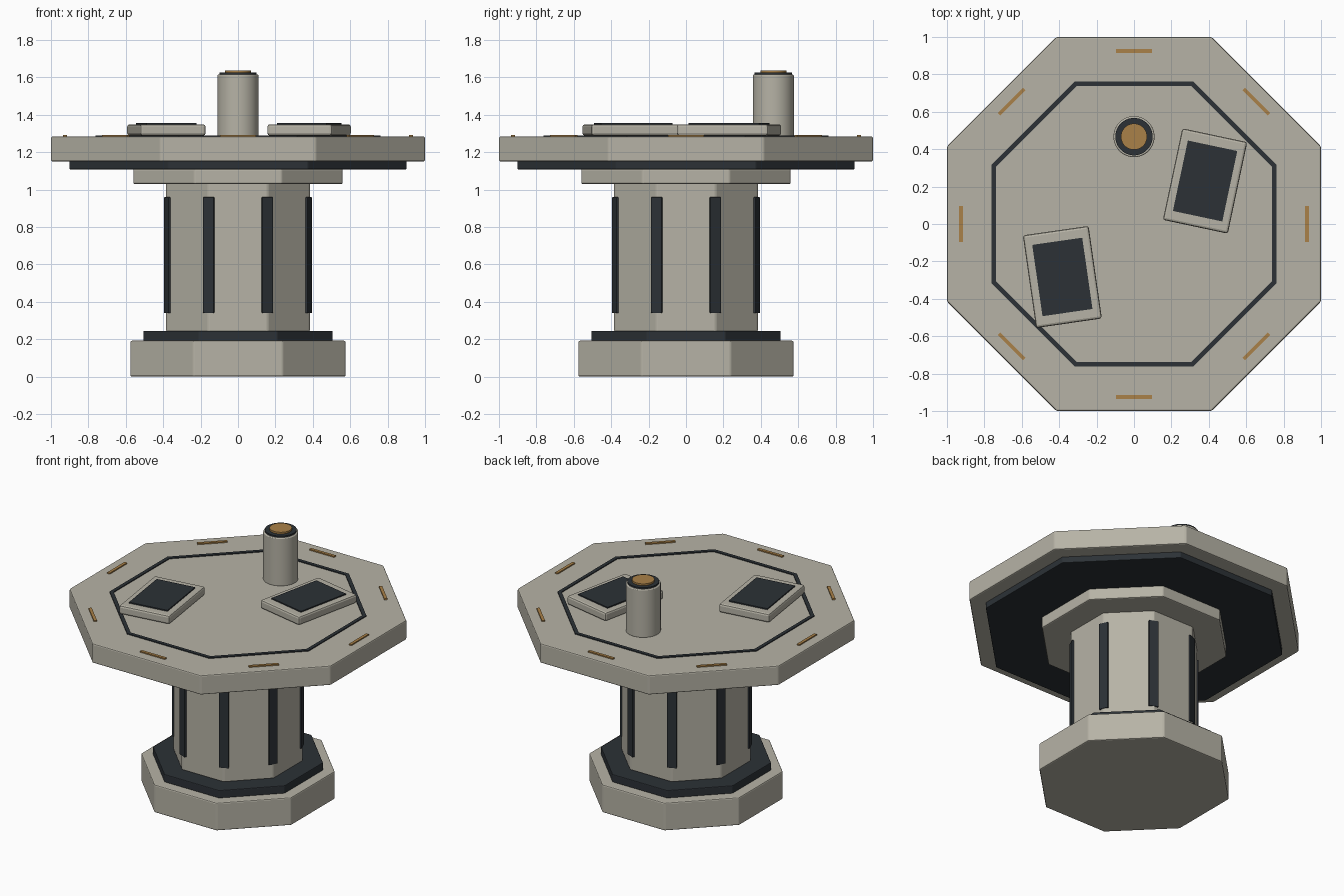
import bpy, bmesh
from math import cos, sin, pi, radians
from mathutils import Matrix

if "Cube" in bpy.data.objects:
    bpy.data.objects.remove(bpy.data.objects["Cube"])


def material(name, rgb):
    m = bpy.data.materials.new(name)
    m.diffuse_color = (*rgb, 1)
    m.use_nodes = True
    m.node_tree.nodes["Principled BSDF"].inputs["Base Color"].default_value = m.diffuse_color
    return m


STONE = material("warm_grey", (0.47, 0.45, 0.38))
DARK = material("charcoal", (0.025, 0.031, 0.037))
BRASS = material("brass", (0.40, 0.22, 0.065))


def finish(bm, name, mat, bevel=0, smooth=False):
    bmesh.ops.recalc_face_normals(bm, faces=bm.faces)
    mesh = bpy.data.meshes.new(name)
    bm.to_mesh(mesh)
    bm.free()
    mesh.materials.append(mat)
    ob = bpy.data.objects.new(name, mesh)
    bpy.context.collection.objects.link(ob)
    if bevel:
        mod = ob.modifiers.new("bevel", "BEVEL")
        mod.width = bevel
        mod.segments = 2
        mod.limit_method = "ANGLE"
        mod.angle_limit = radians(40)
    if smooth:
        bpy.context.view_layer.objects.active = ob
        ob.select_set(True)
        bpy.ops.object.shade_smooth_by_angle(angle=radians(35))
        ob.select_set(False)
    return ob


def prism(name, radius, z0, z1, mat, sides=8, centre=(0, 0), bevel=0, smooth=False):
    bm = bmesh.new()
    m = Matrix.Translation((*centre, (z0 + z1) / 2)) @ Matrix.Rotation(pi / sides, 4, "Z")
    bmesh.ops.create_cone(bm, cap_ends=True, segments=sides, radius1=radius,
                          radius2=radius, depth=z1 - z0, matrix=m)
    return finish(bm, name, mat, bevel, smooth)


def octagon(name, apothem, z0, z1, mat, bevel=0.008):
    return prism(name, apothem / cos(pi / 8), z0, z1, mat, bevel=bevel)


def box(name, size, loc, angle, mat, bevel=0):
    bm = bmesh.new()
    m = (Matrix.Translation(loc) @ Matrix.Rotation(angle, 4, "Z")
         @ Matrix.Diagonal((*size, 1)))
    bmesh.ops.create_cube(bm, size=1, matrix=m)
    return finish(bm, name, mat, bevel)


# Pedestal and tabletop, stacked octagons
octagon("base", 0.575, 0, 0.192, STONE)
octagon("base_trim", 0.505, 0.19, 0.245, DARK, 0.005)
octagon("column", 0.385, 0.24, 1.04, STONE, 0.01)
octagon("collar", 0.56, 1.03, 1.11, STONE)
octagon("underside_plate", 0.90, 1.108, 1.152, DARK, 0.004)
octagon("tabletop", 1.0, 1.15, 1.284, STONE)

# Octagonal inlay frame on the tabletop
bm = bmesh.new()
loops = []
for apothem, z in ((0.762, 1.28), (0.762, 1.29), (0.738, 1.29), (0.738, 1.28)):
    r = apothem / cos(pi / 8)
    loops.append([bm.verts.new((r * cos((k + .5) * pi / 4), r * sin((k + .5) * pi / 4), z))
                  for k in range(8)])
for i in range(4):
    a, b = loops[i], loops[(i + 1) % 4]
    for k in range(8):
        n = (k + 1) % 8
        bm.faces.new((a[k], a[n], b[n], b[k]))
finish(bm, "tabletop_inlay", DARK)

# Column corner strips and brass edge markers
for k in range(8):
    t = (k + 0.5) * pi / 4
    box(f"column_strip_{k}", (0.03, 0.062, 0.62),
        (0.402 * cos(t), 0.402 * sin(t), 0.65), t, DARK, 0.004)
    t = k * pi / 4
    box(f"edge_marker_{k}", (0.02, 0.19, 0.014),
        (0.925 * cos(t), 0.925 * sin(t), 1.285), t, BRASS)

# Tablets with dark screens
for side, loc, deg in (("right", (0.38, 0.23), -12), ("left", (-0.383, -0.283), 8.2)):
    box(f"tablet_{side}", (0.355, 0.50, 0.06), (*loc, 1.319), radians(deg), STONE, 0.013)
    box(f"screen_{side}", (0.27, 0.385, 0.014), (*loc, 1.35), radians(deg), DARK)

# Upright canister with capped button
spot = (0, 0.467)
prism("canister", 0.11, 1.28, 1.615, STONE, 32, spot, 0.006, True)
prism("canister_cap", 0.10, 1.61, 1.625, DARK, 32, spot, 0, True)
prism("canister_button", 0.07, 1.62, 1.637, BRASS, 32, spot, 0, True)
